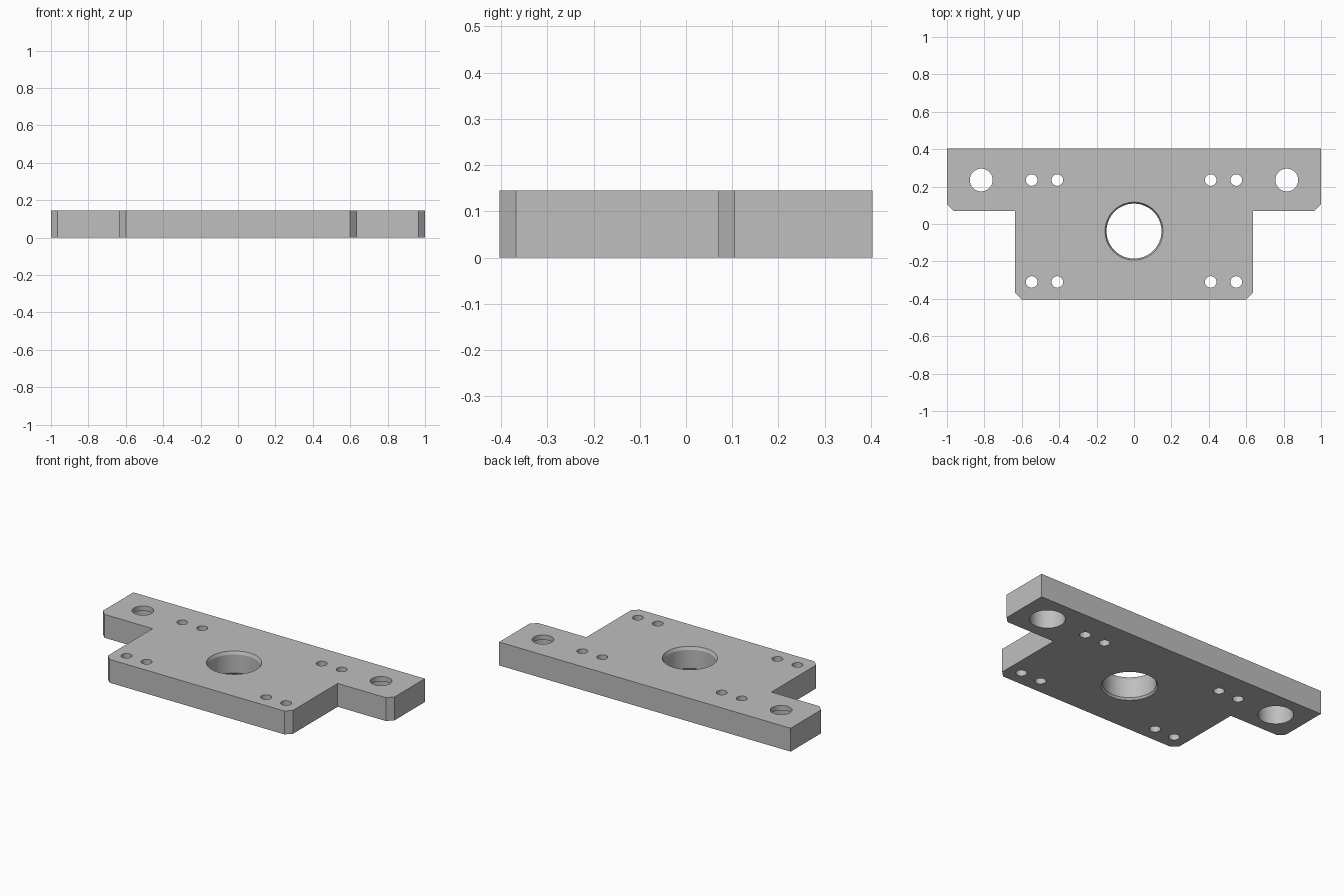
import bpy, bmesh, math

cube = bpy.data.objects.get("Cube")
if cube:
    bpy.data.objects.remove(cube)

H = 0.145        # plate thickness
OVER = 0.05      # cutter overshoot
Y_REAR, Y_FRONT = 0.235, -0.31

steel = bpy.data.materials.new("grey steel")
steel.use_nodes = True
colour = (0.52, 0.52, 0.52, 1)
steel.diffuse_color = colour
steel.node_tree.nodes["Principled BSDF"].inputs["Base Color"].default_value = colour


def add_object(name, bm):
    bmesh.ops.recalc_face_normals(bm, faces=bm.faces)
    mesh = bpy.data.meshes.new(name)
    bm.to_mesh(mesh)
    bm.free()
    mesh.materials.append(steel)
    obj = bpy.data.objects.new(name, mesh)
    bpy.context.collection.objects.link(obj)
    return obj


def lathe(bm, x, y, profile, sides):
    """Closed solid of revolution from (radius, z) pairs."""
    rings = []
    for r, z in profile:
        rings.append([bm.verts.new((x + r * math.cos(math.tau * i / sides),
                                    y + r * math.sin(math.tau * i / sides), z))
                      for i in range(sides)])
    for a, b in zip(rings, rings[1:]):
        for i in range(sides):
            j = (i + 1) % sides
            bm.faces.new((a[i], a[j], b[j], b[i]))
    bm.faces.new(rings[0][::-1])
    bm.faces.new(rings[-1])


# T-shaped plate with chamfered front corners
half = [(0.6, -0.403), (0.635, -0.368), (0.635, 0.07),
        (0.965, 0.07), (1, 0.105), (1, 0.403)]
outline = half + [(-x, y) for x, y in reversed(half)]
bm = bmesh.new()
base = bm.faces.new([bm.verts.new((x, y, 0)) for x, y in outline])
top = bmesh.ops.extrude_face_region(bm, geom=[base])["geom"]
bmesh.ops.translate(bm, vec=(0, 0, H),
                    verts=[v for v in top if isinstance(v, bmesh.types.BMVert)])
plate = add_object("mounting_plate", bm)

# Cutter for every hole
bm = bmesh.new()
# Central bore with chamfered rims
lathe(bm, 0, -0.038, [(0.156, -OVER), (0.156, 0), (0.147, 0.012),
                      (0.147, H - 0.018), (0.155, H), (0.155, H + OVER)], 64)
for side in (-1, 1):
    # Ear holes, counterbored from below
    lathe(bm, side * 0.817, Y_REAR, [(0.098, -OVER), (0.098, 0.115),
                                     (0.061, 0.115), (0.061, H + OVER)], 48)
    # Small screw holes
    for x in (0.41, 0.547):
        for y in (Y_REAR, Y_FRONT):
            lathe(bm, side * x, y, [(0.031, -OVER), (0.031, H + OVER)], 32)
cutter = add_object("hole_cutter", bm)
cutter.hide_render = True

# Cut the holes
cut = plate.modifiers.new("holes", 'BOOLEAN')
cut.operation = 'DIFFERENCE'
cut.solver = 'EXACT'
cut.object = cutter
bpy.ops.object.select_all(action='DESELECT')
plate.select_set(True)
bpy.context.view_layer.objects.active = plate
bpy.ops.object.modifier_apply(modifier=cut.name)
bpy.data.objects.remove(cutter)
bpy.ops.object.shade_smooth_by_angle(angle=math.radians(15))
